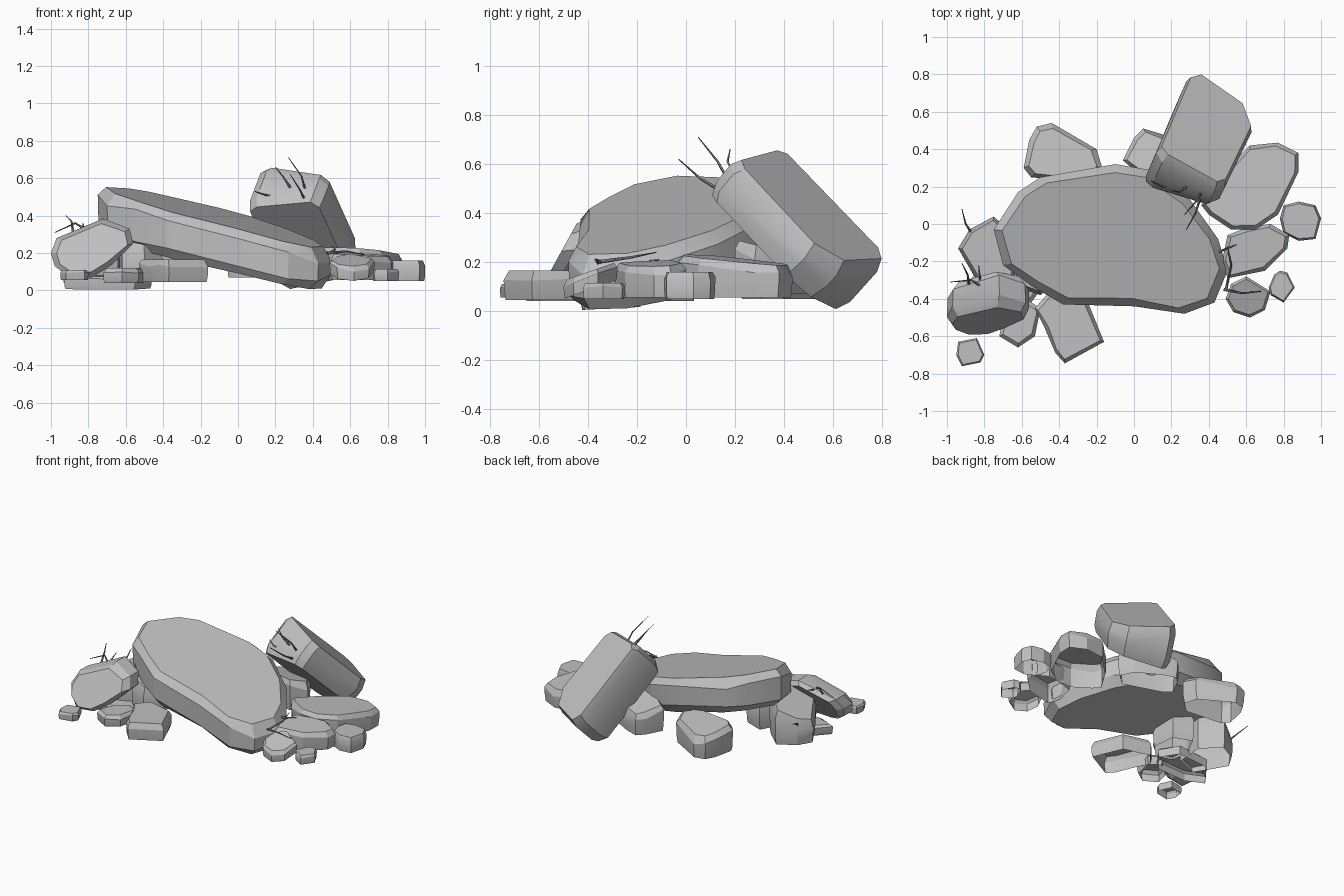
import bpy, bmesh, random
from math import radians
from mathutils import Vector, Matrix, Euler

random.seed(4)
cube = bpy.data.objects.get("Cube")
if cube:
    bpy.data.objects.remove(cube)


def material(name, rgb):
    m = bpy.data.materials.new(name)
    m.use_nodes = True
    m.diffuse_color = (*rgb, 1)
    m.node_tree.nodes["Principled BSDF"].inputs["Base Color"].default_value = (*rgb, 1)
    return m


stone = material("grey stone", (0.53, 0.53, 0.53))
wood = material("dark twig", (0.17, 0.17, 0.17))
FLAT = Matrix.Identity(4)


def rock(name, outline, low, high, tilt=(0, 0), low_tilt=None, inset=0.022, frame=FLAT,
         closed=False):
    """Chipped slab with sloping top and chamfered rim; ground stones are open below."""
    pts = [Vector(p) for p in outline]
    if sum(a.cross(b) for a, b in zip(pts, pts[1:] + pts[:1])) < 0:
        pts.reverse()
    mid = sum(pts, Vector((0, 0))) / len(pts)
    low_tilt = low_tilt or tilt
    thick = high - low
    bm = bmesh.new()
    rings = []
    # Rings run from the bottom rim, up the sides and over the chamfer to the top face
    for base, slope, rise, pull in ((low, low_tilt, 0, 1.2 if closed else 0.4),
                                    (low, low_tilt, 0.25, 0.1),
                                    (high, tilt, -0.25, 0), (high, tilt, 0, 1)):
        ring = []
        for p in pts:
            d = p - mid
            chip = random.uniform(-0.1, 0.1) if rise else 0
            q = p - d.normalized() * min(inset * pull, d.length * 0.5)
            z = base + slope[0] * (q.x - mid.x) + slope[1] * (q.y - mid.y)
            ring.append(bm.verts.new(frame @ Vector((q.x, q.y, z + (rise + chip) * thick))))
        rings.append(ring)
    n = len(pts)
    for a, b in zip(rings, rings[1:]):
        for i in range(n):
            j = (i + 1) % n
            bm.faces.new((a[i], a[j], b[j], b[i]))
    bm.faces.new(rings[-1])
    if closed:
        bm.faces.new(rings[0][::-1])
    me = bpy.data.meshes.new(name)
    bm.to_mesh(me)
    bm.free()
    me.materials.append(stone)
    ob = bpy.data.objects.new(name, me)
    bpy.context.collection.objects.link(ob)
    bpy.ops.object.select_all(action="DESELECT")
    ob.select_set(True)
    bpy.context.view_layer.objects.active = ob
    bpy.ops.object.shade_smooth_by_angle(angle=radians(25))


def twigs(name, paths, size=0.008):
    """Thin tapered stems, each drawn through a few points."""
    cu = bpy.data.curves.new(name, "CURVE")
    cu.dimensions = "3D"
    cu.bevel_depth = size
    cu.bevel_resolution = 0
    cu.use_fill_caps = True
    cu.materials.append(wood)
    for path in paths:
        sp = cu.splines.new("POLY")
        sp.points.add(len(path) - 1)
        for i, p in enumerate(path):
            sp.points[i].co = (*p, 1)
            sp.points[i].radius = 1 - 0.75 * i / (len(path) - 1)
    ob = bpy.data.objects.new(name, cu)
    bpy.context.collection.objects.link(ob)


# Great sloping slab in the middle
rock("main_slab", [(-.75, -.03), (-.62, .17), (-.5, .25), (-.1, .32), (.08, .29), (.3, .13),
                   (.45, -.08), (.5, -.25), (.43, -.42), (.27, -.48), (0, -.44), (-.38, -.43),
                   (-.55, -.33), (-.7, -.22)],
     0.15, 0.395, (-.25, .13), (-.22, .12), 0.045, closed=True)

# Slab leaning at the back: width, length and thickness axes; thinner on its right edge
along = Vector((.41 * .72, .91 * .72, -.69)).normalized()
across = Vector((.91, -.41, 0)).normalized()
out = across.cross(along)
lean = Matrix((across, along, out)).transposed().to_4x4()
lean.translation = (.36, .43, .34)
rock("leaning_slab", [(-.2, -.3), (-.15, -.33), (.17, -.32), (.21, -.27), (.22, .2),
                      (.12, .32), (-.16, .35), (-.21, .29)],
     -.125, .12, (-.15, 0), (.15, 0), frame=lean, closed=True)

# Upright stone on the left, its face looking forward
upright = Euler((radians(90), 0, 0)).to_matrix().to_4x4()
rock("upright_stone", [(-1, .2), (-.97, .28), (-.72, .385), (-.58, .33), (-.56, .25), (-.67, .14),
                       (-.78, .07), (-.9, .07), (-.98, .13)],
     .35, .53, (0, -.55), (0, -.65), inset=0.03, frame=upright, closed=True)

# Stones on the left and under the slab
rock("left_stone", [(-.94, -.13), (-.88, -.03), (-.75, .04), (-.62, -.08), (-.64, -.3),
                    (-.8, -.36), (-.86, -.27)], .04, .27, (.5, 0), (0, 0))
rock("left_base_stone", [(-.93, -.37), (-.8, -.2), (-.55, -.18), (-.46, -.3), (-.55, -.42),
                         (-.8, -.43)], .01, .08, (0, .05))
rock("support_stone", [(-.64, -.2), (-.56, -.05), (-.42, -.1), (-.4, -.28), (-.5, -.38),
                       (-.62, -.34)], .06, .25, (-.2, 0), (0, 0))

# Low stones in front
rock("front_stone", [(-.53, -.45), (-.45, -.36), (-.25, -.41), (-.16, -.63), (-.37, -.745),
                     (-.42, -.69), (-.48, -.55)], .045, .165)
rock("front_left_stone", [(-.72, -.6), (-.62, -.66), (-.53, -.6), (-.5, -.45), (-.58, -.4),
                          (-.7, -.5)], .04, .12)
rock("front_pebble", [(-.95, -.7), (-.94, -.63), (-.84, -.61), (-.8, -.7), (-.82, -.74),
                      (-.92, -.76)], .055, .11, inset=.01)

# Stones behind; the smaller one reaches under the leaning slab
rock("back_stone", [(-.59, .3), (-.56, .45), (-.52, .52), (-.44, .54), (-.2, .4), (-.17, .3),
                    (-.25, .22), (-.55, .25)], .05, .23, (0, -.15), (0, 0), .03)
rock("back_small_stone", [(-.06, .34), (0, .29), (.28, .2), (.37, .28), (.32, .38), (.15, .48),
                          (.05, .51), (0, .46)], .07, .25, (0, -.25), (0, 0))

# Stones along the right side
rock("right_slab", [(.36, .1), (.45, .25), (.53, .33), (.62, .42), (.77, .435), (.88, .38),
                    (.88, .28), (.77, .05), (.65, -.03), (.52, -.03), (.4, .05)],
     .055, .21, (-.04, -.08), (0, 0))
rock("right_end_stone", [(.78, .03), (.8, .1), (.88, .12), (.97, .1), (1, .03), (.97, -.08),
                         (.88, -.09), (.8, -.05)], .05, .16, inset=.012)
rock("right_middle_stone", [(.5, -.06), (.6, -.02), (.73, 0), (.83, -.06), (.82, -.13),
                            (.7, -.25), (.5, -.29), (.47, -.2)],
     .055, .195, (-.08, .06), (0, 0))
rock("right_front_stone", [(.49, -.4), (.52, -.32), (.6, -.28), (.73, -.36), (.7, -.46),
                           (.62, -.5), (.53, -.47)], .085, .16, (0, .35), inset=.015)
rock("right_pebble", [(.72, -.34), (.75, -.27), (.78, -.25), (.82, -.26), (.86, -.34),
                      (.8, -.42), (.73, -.38)], .05, .115, inset=.01)

# Dry twigs caught in the cracks
twigs("leaning_slab_twigs", [
    [(.37, .19, .5), (.34, .13, .61), (.27, .05, .71)],
    [(.28, .2, .55), (.24, .17, .61), (.2, .18, .66)],
    [(.36, .16, .48), (.33, .06, .54), (.28, -.03, .62)],
    [(.24, .2, .5), (.15, .2, .51), (.09, .23, .53)]])
twigs("left_twigs", [
    [(-.88, -.33, .3), (-.89, -.27, .37), (-.92, -.21, .4)],
    [(-.82, -.33, .33), (-.87, -.3, .36), (-.98, -.31, .31)],
    [(-.82, -.33, .32), (-.83, -.22, .36)],
    [(-.86, -.06, .17), (-.9, 0, .22), (-.92, .08, .25)]])
twigs("right_twigs", [
    [(.49, -.36, .2), (.52, -.22, .22), (.5, -.12, .24)],
    [(.48, -.35, .2), (.58, -.37, .21), (.68, -.36, .19)],
    [(.45, -.15, .2), (.55, -.11, .21)]])
